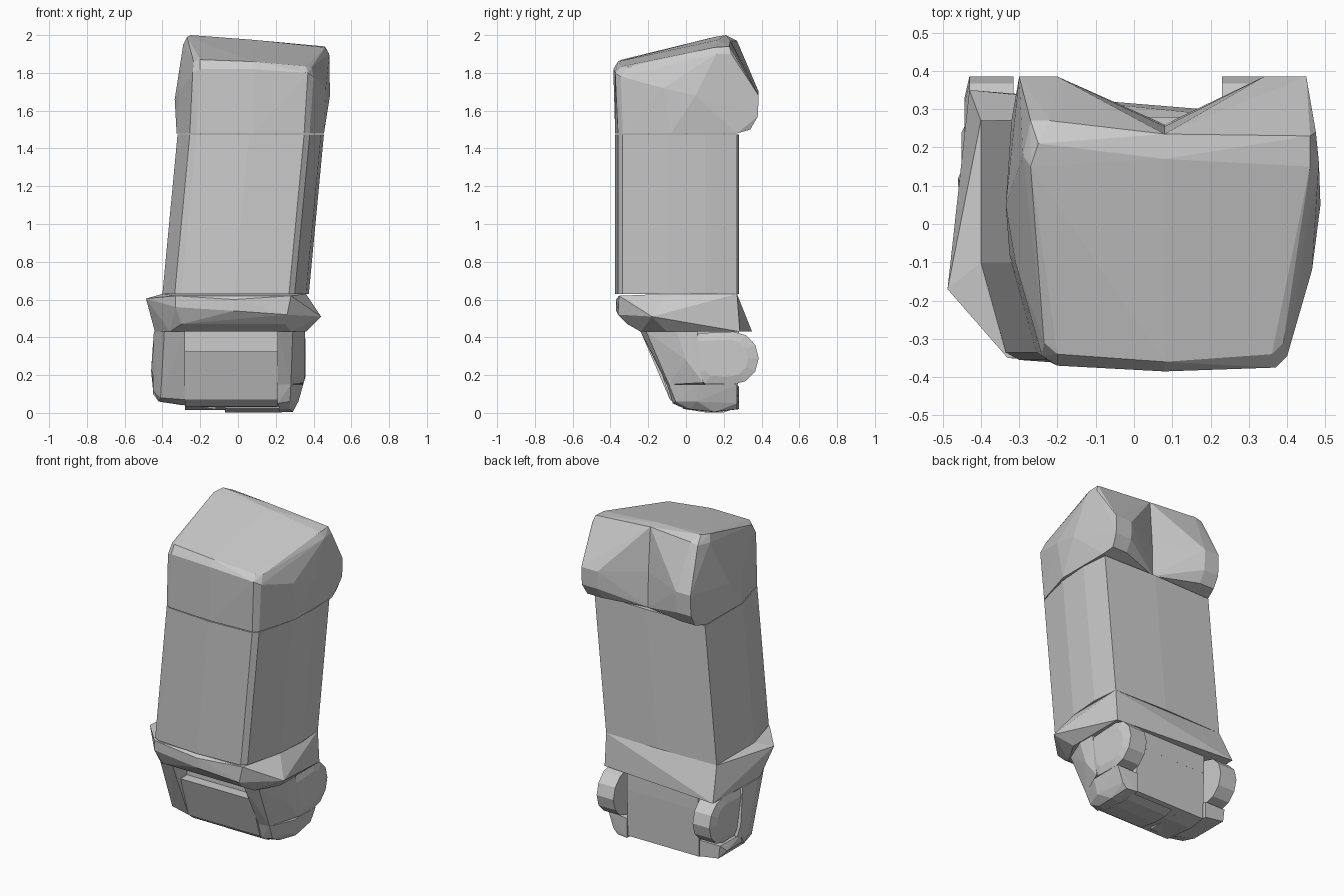
import bpy, bmesh
from math import cos, sin, radians


def hull(name, pts):
    """Faceted convex part from a handful of corner points."""
    bm = bmesh.new()
    for p in pts:
        bm.verts.new(p)
    res = bmesh.ops.convex_hull(bm, input=bm.verts)
    junk = {g for g in res["geom_interior"] + res["geom_unused"]
            if isinstance(g, bmesh.types.BMVert)}
    bmesh.ops.delete(bm, geom=list(junk), context='VERTS')
    bmesh.ops.dissolve_limit(bm, angle_limit=radians(1), verts=bm.verts, edges=bm.edges)
    bmesh.ops.recalc_face_normals(bm, faces=bm.faces)
    me = bpy.data.meshes.new(name)
    bm.to_mesh(me)
    bm.free()
    ob = bpy.data.objects.new(name, me)
    bpy.context.collection.objects.link(ob)
    return ob


def ring(z, outline, dx=0.0):
    return [(x + dx, y, z) for x, y in outline]


def slab(x0, x1, profile, dx=0.0):
    """Side profile (y, z) extruded between two x planes."""
    return [(x, y, z) for x in (x0, x1) for y, z in profile]


# leaning main box
section = [(-0.40, 0.27), (-0.40, -0.10), (-0.335, -0.335), (-0.30, -0.355),
           (-0.02, -0.375), (0.27, -0.36), (0.30, -0.335), (0.36, -0.10),
           (0.375, 0.10), (0.36, 0.27), (0.0, 0.28)]
hull("main_box", ring(0.63, section) + ring(1.475, section, 0.08))

# upper cab, two lobes meeting in a notch at the back
seam = [(0.08, -0.375, 1.48), (0.08, -0.385, 1.82), (0.08, -0.36, 1.86),
        (0.08, 0.17, 1.975), (0.08, 0.235, 1.97), (0.08, 0.255, 1.7),
        (0.08, 0.26, 1.48)]
hull("cab_left", seam + [
    (-0.32, 0.27, 1.48), (-0.325, -0.08, 1.48), (-0.255, -0.335, 1.48), (-0.22, -0.36, 1.48),
    (-0.335, 0.05, 1.66), (-0.31, -0.10, 1.70), (-0.24, -0.345, 1.80), (-0.20, -0.37, 1.82),
    (-0.20, -0.34, 1.87), (-0.235, -0.31, 1.86), (-0.27, 0.15, 1.99), (-0.25, 0.21, 2.0),
    (-0.29, 0.18, 1.95), (-0.22, 0.27, 1.97), (-0.27, 0.27, 1.96),
    (-0.30, 0.385, 1.70), (-0.20, 0.385, 1.70), (-0.30, 0.38, 1.57), (-0.20, 0.38, 1.57),
    (-0.30, 0.34, 1.50), (-0.20, 0.34, 1.50)])
hull("cab_right", seam + [
    (0.455, 0.27, 1.48), (0.455, -0.08, 1.48), (0.38, -0.335, 1.48), (0.35, -0.36, 1.48),
    (0.487, 0.05, 1.68), (0.465, -0.12, 1.72), (0.40, -0.345, 1.78), (0.37, -0.375, 1.80),
    (0.36, -0.34, 1.835), (0.39, -0.31, 1.83), (0.46, 0.15, 1.935), (0.46, 0.23, 1.94),
    (0.483, 0.16, 1.90), (0.475, 0.24, 1.90),
    (0.45, 0.385, 1.68), (0.34, 0.385, 1.68), (0.45, 0.38, 1.57), (0.34, 0.38, 1.57),
    (0.44, 0.34, 1.50), (0.34, 0.34, 1.50)])

# flared collar
hull("collar", [
    (-0.40, 0.27, 0.63), (-0.40, -0.10, 0.63), (-0.33, -0.35, 0.62), (-0.02, -0.37, 0.60),
    (0.28, -0.355, 0.62), (0.36, -0.10, 0.63), (0.36, 0.27, 0.63),
    (-0.487, -0.17, 0.605), (0.44, -0.18, 0.51),
    (-0.33, -0.35, 0.56), (-0.02, -0.37, 0.54), (0.26, -0.36, 0.52),
    (-0.30, -0.31, 0.47), (0.25, -0.31, 0.47),
    (-0.44, -0.10, 0.43), (-0.36, -0.24, 0.43), (0.28, -0.24, 0.43), (0.36, -0.10, 0.43),
    (0.36, 0.285, 0.43), (-0.43, 0.35, 0.43)])

# central lower block with a recessed strip above it
hull("recess_strip", slab(-0.28, 0.21, [(-0.10, 0.43), (-0.10, 0.32), (0.28, 0.32), (0.28, 0.43)]))
hull("lower_block", slab(-0.28, 0.21, [(-0.165, 0.325), (-0.085, 0.07), (-0.04, 0.035),
                                      (0.16, 0.015), (0.27, 0.03), (0.28, 0.325)]))
hull("floor_plate", [(-0.28, -0.02, 0.04), (-0.12, 0.0, 0.02), (-0.12, 0.22, 0.02),
                     (-0.28, 0.22, 0.04), (-0.28, 0.1, 0.1), (-0.08, 0.1, 0.1)])
hull("floor_plate_right", slab(-0.07, 0.22, [(-0.02, 0.022), (0.1, 0.003), (0.2, 0.003),
                                             (0.25, 0.02), (0.1, 0.1)]))

# corner posts
hull("post_left", [
    (-0.28, -0.24, 0.43), (-0.39, -0.21, 0.43), (-0.445, -0.08, 0.43), (-0.445, 0.08, 0.43),
    (-0.28, 0.08, 0.43), (-0.455, 0.02, 0.30), (-0.46, 0.12, 0.22), (-0.28, -0.17, 0.33),
    (-0.40, -0.15, 0.33), (-0.28, -0.085, 0.07), (-0.41, -0.06, 0.08), (-0.45, 0.03, 0.12),
    (-0.42, 0.03, 0.06), (-0.28, 0.0, 0.04), (-0.28, 0.14, 0.15), (-0.45, 0.14, 0.15)])
hull("post_right", [
    (0.21, -0.24, 0.43), (0.29, -0.21, 0.43), (0.355, -0.05, 0.43), (0.355, 0.06, 0.43),
    (0.21, 0.06, 0.43), (0.21, -0.17, 0.33), (0.29, -0.15, 0.33), (0.355, 0.0, 0.28),
    (0.35, 0.09, 0.16), (0.21, -0.10, 0.15), (0.28, -0.09, 0.15), (0.21, 0.10, 0.15)])

# low corner bumpers
hull("bumper_left", [
    (-0.29, 0.0, 0.04), (-0.42, 0.03, 0.06), (-0.45, 0.1, 0.10), (-0.45, 0.24, 0.10),
    (-0.42, 0.28, 0.06), (-0.29, 0.28, 0.04), (-0.29, 0.28, 0.14), (-0.43, 0.28, 0.14),
    (-0.45, 0.1, 0.15), (-0.29, 0.0, 0.15)])
hull("bumper_right", [
    (0.21, -0.10, 0.15), (0.28, -0.09, 0.15), (0.345, 0.06, 0.15), (0.345, 0.27, 0.15),
    (0.21, 0.28, 0.14), (0.21, -0.07, 0.05), (0.275, -0.055, 0.06), (0.32, 0.06, 0.06),
    (0.31, 0.27, 0.05), (0.22, 0.0, 0.02), (0.27, 0.02, 0.02), (0.29, 0.15, 0.005),
    (0.22, 0.15, 0.003), (0.28, 0.27, 0.02), (0.21, 0.28, 0.02)])

# rounded rear lobes
arc = [(0.25 + 0.135 * cos(radians(a)), 0.29 + 0.14 * sin(radians(a)))
       for a in range(-90, 91, 30)]
lobe = arc + [(0.02, 0.42), (0.055, 0.20), (0.10, 0.155)]
for name, x0, x1 in (("lobe_left", -0.43, -0.315), ("lobe_right", 0.23, 0.345)):
    mid = (x0 + x1) / 2
    s = -1 if mid < 0 else 1
    bulge = [(mid + s * 0.07, y * 0.7 + 0.06, z * 0.7 + 0.087) for y, z in lobe]
    hull(name, slab(x0, x1, lobe) + bulge)
